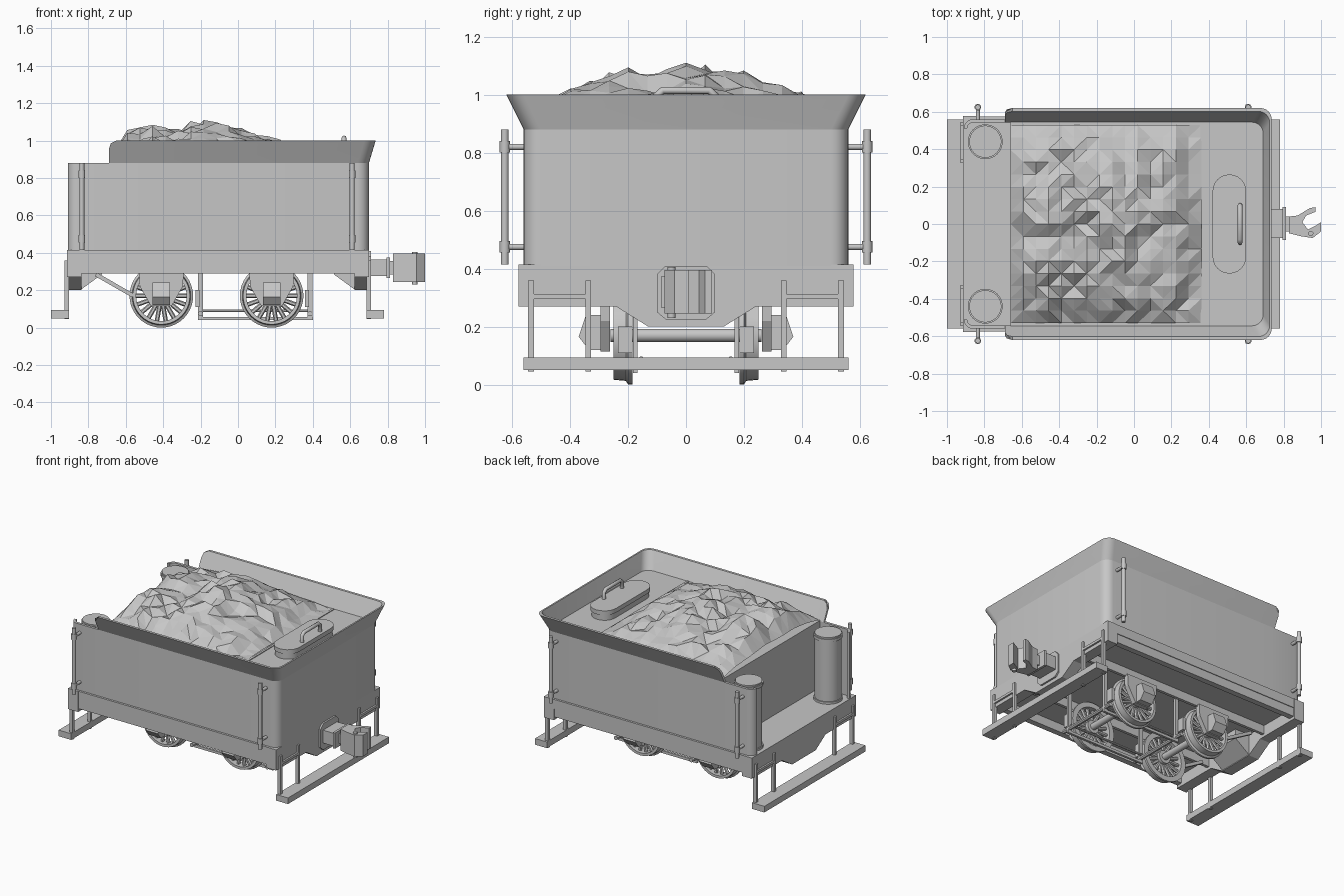
import bpy, bmesh, math, random
from mathutils import Vector

random.seed(5)
old = bpy.data.objects.get("Cube")
if old:
    bpy.data.objects.remove(old, do_unlink=True)

GREY = (0.57, 0.57, 0.57, 1)
paint = bpy.data.materials.new("plain_grey")
paint.use_nodes = True
paint.diffuse_color = GREY
paint.node_tree.nodes["Principled BSDF"].inputs["Base Color"].default_value = GREY
SIDES = (("left", 1), ("right", -1))   # sides along y
ENDS = (("rear", 1), ("front", -1))    # ends along x


def finish(name, bm, smooth=False):
    bmesh.ops.recalc_face_normals(bm, faces=bm.faces)
    mesh = bpy.data.meshes.new(name)
    bm.to_mesh(mesh)
    bm.free()
    mesh.materials.append(paint)
    ob = bpy.data.objects.new(name, mesh)
    bpy.context.collection.objects.link(ob)
    if smooth:
        bpy.ops.object.select_all(action='DESELECT')
        ob.select_set(True)
        bpy.context.view_layer.objects.active = ob
        bpy.ops.object.shade_smooth_by_angle(angle=math.radians(35))


def loft(name, rings, closed=True, loop=False, smooth=False):
    """Skin a list of rings that all have the same point count, then close the ends."""
    bm = bmesh.new()
    vs = [[bm.verts.new(p) for p in ring] for ring in rings]
    n = len(rings[0])
    pairs = list(zip(vs, vs[1:])) + ([(vs[-1], vs[0])] if loop else [])
    for a, b in pairs:
        for i in range(n if closed else n - 1):
            j = (i + 1) % n
            bm.faces.new((a[i], a[j], b[j], b[i]))
    if not loop:
        bm.faces.new(vs[0])
        bm.faces.new(vs[-1])
    elif not closed:
        bm.faces.new([v[0] for v in vs])
        bm.faces.new([v[-1] for v in vs])
    finish(name, bm, smooth)


def rect(x0, x1, y0, y1, z):
    return [(x0, y0, z), (x1, y0, z), (x1, y1, z), (x0, y1, z)]


def box(name, x, y, z):
    loft(name, [rect(*x, *y, z[0]), rect(*x, *y, z[1])])


def rod(name, a, b, r, n=12, smooth=True):
    a, b = Vector(a), Vector(b)
    q = (b - a).to_track_quat('Z', 'Y')
    circle = [q @ Vector((r * math.cos(t), r * math.sin(t), 0))
              for t in (math.tau * (i + .5) / n for i in range(n))]
    loft(name, [[a + c for c in circle], [b + c for c in circle]], smooth=smooth)


def lathe(name, profile, cx, cz, n=40):
    """Turn a closed (radius, y) profile about an axis along y."""
    rings = []
    for i in range(n):
        t = math.tau * i / n
        rings.append([(cx + r * math.cos(t), y, cz + r * math.sin(t)) for r, y in profile])
    loft(name, rings, loop=True, smooth=True)


def u_path(front, grow, z, r=.06, steps=6):
    """Plan outline of the tank, open at the front, with two rounded rear corners."""
    half, back = .56 + grow, .70 + grow * .6
    pts = [(front, -half, z)]
    for sy, start in ((-1, -90), (1, 0)):
        for i in range(steps + 1):
            t = math.radians(start + 90 * i / steps)
            pts.append((back - r + r * math.cos(t), sy * (half - r) + r * math.sin(t), z))
    return pts + [(front, half, z)]


def side_wall(s, inset, z):
    """Plan line of a platform wall, curling in at its front corner."""
    r = .05 - inset
    pts = [(-.655, s * (.56 - inset), z)]
    for i in range(6):
        t = math.radians(18 * i)
        pts.append((-.86 - r * math.sin(t), s * (.51 + r * math.cos(t)), z))
    return pts


def interp(table, v):
    for (a, p), (b, q) in zip(table, table[1:]):
        if v <= b:
            return p + (q - p) * max(0, (v - a) / (b - a))
    return table[-1][1]


# Tank, flared rim, and side walls beside the front platform
loft("tank_body", [u_path(-.66, 0, z) for z in (.41, .885)], smooth=True)
RIM = [(.88, -.69), (.955, -.69), (.985, -.68), (1.0, -.65)]
outer = [u_path(x, (z - .88) / 2, z) for z, x in RIM]
inner = [u_path(x, (z - .88) / 2 - .018, z) for z, x in reversed(RIM)]
loft("flared_rim", outer + inner, closed=False, loop=True, smooth=True)
for side, s in SIDES:
    loft(side + "_platform_wall", [side_wall(s, 0, z) + side_wall(s, .018, z)[::-1]
                                   for z in (.41, .88)], smooth=True)
    for part, r, low, high in (("cylinder", .086, .41, .88), ("cylinder_base", .093, .41, .43),
                               ("cylinder_collar", .093, .85, .87)):
        rod(side + "_" + part, (-.795, s * .44, low), (-.795, s * .44, high), r, 28)

# Underframe
box("frame_floor", (-.91, .70), (-.565, .565), (.35, .415))
for side, s in SIDES:
    box(side + "_side_sill", (-.90, .69), sorted((s * .53, s * .57)), (.29, .35))
    box(side + "_sill_ledge", (-.91, .70), sorted((s * .56, s * .575)), (.35, .415))
    box(side + "_inner_frame", (-.84, .62), sorted((s * .26, s * .28)), (.29, .36))
DROP = [(-.25, .275), (-.13, .20), (.13, .20), (.25, .275)]
for end, e in ENDS:
    x = .70 if e > 0 else -.915
    xin = x - e * .078
    box(end + "_end_beam", sorted((xin, x)), (-.577, .577), (.27, .415))
    loft(end + "_beam_drop", [[(px, y, z) for y, z in DROP] for px in (xin, x)])
    gusset = [(xin, .355), (xin, .205), (xin - e * .11, .285), (xin - e * .11, .355)]
    loft(end + "_drop_gusset", [[(px, y, z) for px, z in gusset] for y in (-.13, .13)])
    # Full width step board hung on two brackets
    post = sorted((x - e * .012, x + e * .012))
    far = .78 if e > 0 else -1.0
    box(end + "_step_board", sorted((x - e * .012, far)), (-.56, .56), (.05, .093))
    for side, s in SIDES:
        for k in (.337, .535):
            box(side + "_" + end + "_step_post", post, (s * k - .01, s * k + .01), (.045, .36))
        box(side + "_" + end + "_step_crossbar", post, sorted((s * .33, s * .54)), (.295, .312))

# Wheels, axles, horn plates and axle boxes
CZ, R = .17, .17
HORN = [(-.12, .30), (-.115, .22), (-.055, .115), (.055, .115), (.115, .22), (.12, .30)]
COVER = [(.29, .12), (.335, .12), (.37, .165), (.345, .24), (.29, .24)]
for label, cx in (("front", -.41), ("rear", .18)):
    rod(label + "_axle", (cx, -.26, CZ), (cx, .26, CZ), .023, 16)
    for side, s in SIDES:
        tag = side + "_" + label
        lathe(tag + "_wheel_rim", [(.135, s * .185), (R, s * .185), (R, s * .2), (.157, s * .207),
                                   (.153, s * .25), (.135, s * .25)], cx, CZ)
        rod(tag + "_wheel_hub", (cx, s * .185, CZ), (cx, s * .25, CZ), .045, 20)
        for i in range(18):
            t = math.tau * i / 18
            d = Vector((math.cos(t), 0, math.sin(t)))
            c = Vector((cx, s * .217, CZ))
            rod(tag + "_spoke", c + d * .035, c + d * .14, .012, 6, False)
        loft(tag + "_horn_plate", [[(cx + a, s * y, z) for a, z in HORN] for y in (.262, .295)])
        loft(tag + "_axle_box", [[(cx + a, s * y, z) for y, z in COVER] for a in (-.047, .047)])

# Brake rigging
for side, s in SIDES:
    y = s * .175
    ys = (y - .008, y + .008)
    for hx in (-.20, .385):
        box(side + "_brake_hanger", (hx - .013, hx + .013), ys, (.04, .36))
        box(side + "_brake_shoe", (hx - .026, hx - .006), sorted((s * .185, s * .235)), (.11, .20))
    box(side + "_lower_pull_rod", (-.20, .40), ys, (.04, .058))
    rod(side + "_upper_pull_rod", (-.20, s * .155, .09), (.39, s * .155, .09), .008, 8)
    rod(side + "_diagonal_brace", (-.76, s * .24, .285), (-.56, s * .24, .17), .015, 4, False)
for hx in (-.20, .385):
    rod("brake_cross_beam", (hx, -.23, .075), (hx, .23, .075), .014, 8)

# Side grab rails with clamps
for side, s in SIDES:
    for label, x in (("front", -.835), ("rear", .61)):
        tag = side + "_" + label
        y = s * .625
        rod(tag + "_grab_rail", (x, y, .415), (x, y, .88), .0135)
        for z in (.475, .82):
            rod(tag + "_rail_clamp", (x, y, z - .02), (x, y, z + .02), .018)
            rod(tag + "_rail_standoff", (x, s * .555, z), (x, y, z), .011)


# Filler hatch with arched handle
def stadium(z, grow=0):
    r, cx, cy = .09 + grow, .51, .175
    pts = []
    for sy, start in ((1, 0), (-1, 180)):
        for i in range(13):
            t = math.radians(start + 15 * i)
            pts.append((cx + r * math.cos(t), sy * cy + r * math.sin(t), z))
    return pts


loft("filler_hatch", [stadium(.88, -.008), stadium(.925, -.008)], smooth=True)
loft("filler_hatch_lid", [stadium(.925), stadium(.955)], smooth=True)
curve = bpy.data.curves.new("hatch_handle", 'CURVE')
curve.dimensions = '3D'
curve.bevel_depth = .013
curve.bevel_resolution = 2
path = [(-.1, .95), (-.1, .998), (-.08, 1.015), (.08, 1.015), (.1, .998), (.1, .95)]
line = curve.splines.new('POLY')
line.points.add(len(path) - 1)
for p, (y, z) in zip(line.points, path):
    p.co = (.567, y, z, 1)
curve.materials.append(paint)
bpy.context.collection.objects.link(bpy.data.objects.new("hatch_handle", curve))

# Coal heap: jagged height field on a regular grid, tapering to the deck
ALONG = [(-.66, .06), (-.60, .14), (-.50, .185), (-.32, .165), (-.17, .215),
         (-.05, .18), (.10, .13), (.25, .10), (.36, .02)]
ACROSS = [(-.53, .2), (-.42, .64), (-.25, 1.0), (-.1, .92), (.07, 1.08), (.2, .85), (.42, .6), (.53, .2)]
NX, NY = 15, 16
bm = bmesh.new()
grid = []
for i in range(NX + 1):
    row = []
    for j in range(NY + 1):
        edge = i in (0, NX) or j in (0, NY)
        x = -.66 + 1.02 * i / NX
        y = -.53 + 1.06 * j / NY
        h = interp(ALONG, x) * interp(ACROSS, y)
        h += 0 if edge else random.uniform(-.03, .025)
        row.append(bm.verts.new((x, y, .88 + min(.23, max(.004, h)))))
    grid.append(row)
for i in range(NX):
    for j in range(NY):
        a, b, c, d = grid[i][j], grid[i + 1][j], grid[i + 1][j + 1], grid[i][j + 1]
        for tri in (((a, b, c), (a, c, d)) if random.random() < .5 else ((a, b, d), (b, c, d))):
            bm.faces.new(tri)
finish("coal_heap", bm)
box("coal_board", (.355, .37), (-.54, .54), (.87, .89))

# Rear coupler: mounting plate, draft box, shank and open jaw
PLATE = [(-.1, .25), (-.07, .225), (.07, .225), (.1, .25), (.1, .38), (.07, .41), (-.07, .41), (-.1, .38)]
loft("coupler_plate", [[(x, y, z) for y, z in PLATE] for x in (.695, .712)])
box("coupler_draft_box", (.71, .80), (-.075, .08), (.275, .365))
box("coupler_box_flange", (.795, .812), (-.085, .09), (.265, .375))
box("coupler_shank", (.81, .87), (-.04, .04), (.285, .355))
JAW = [(.83, .04), (.875, .045), (.94, .085), (.97, .09), (.97, .065), (.92, .045), (.90, .01), (.93, -.03),
       (.97, -.01), (1.0, .01), (1.0, -.04), (.955, -.075), (.89, -.065), (.83, -.05)]
loft("coupler_jaw", [[(x, y, z) for x, y in JAW] for z in (.245, .395)])
rod("coupler_pin", (.945, -.05, .23), (.945, -.05, .405), .014)
